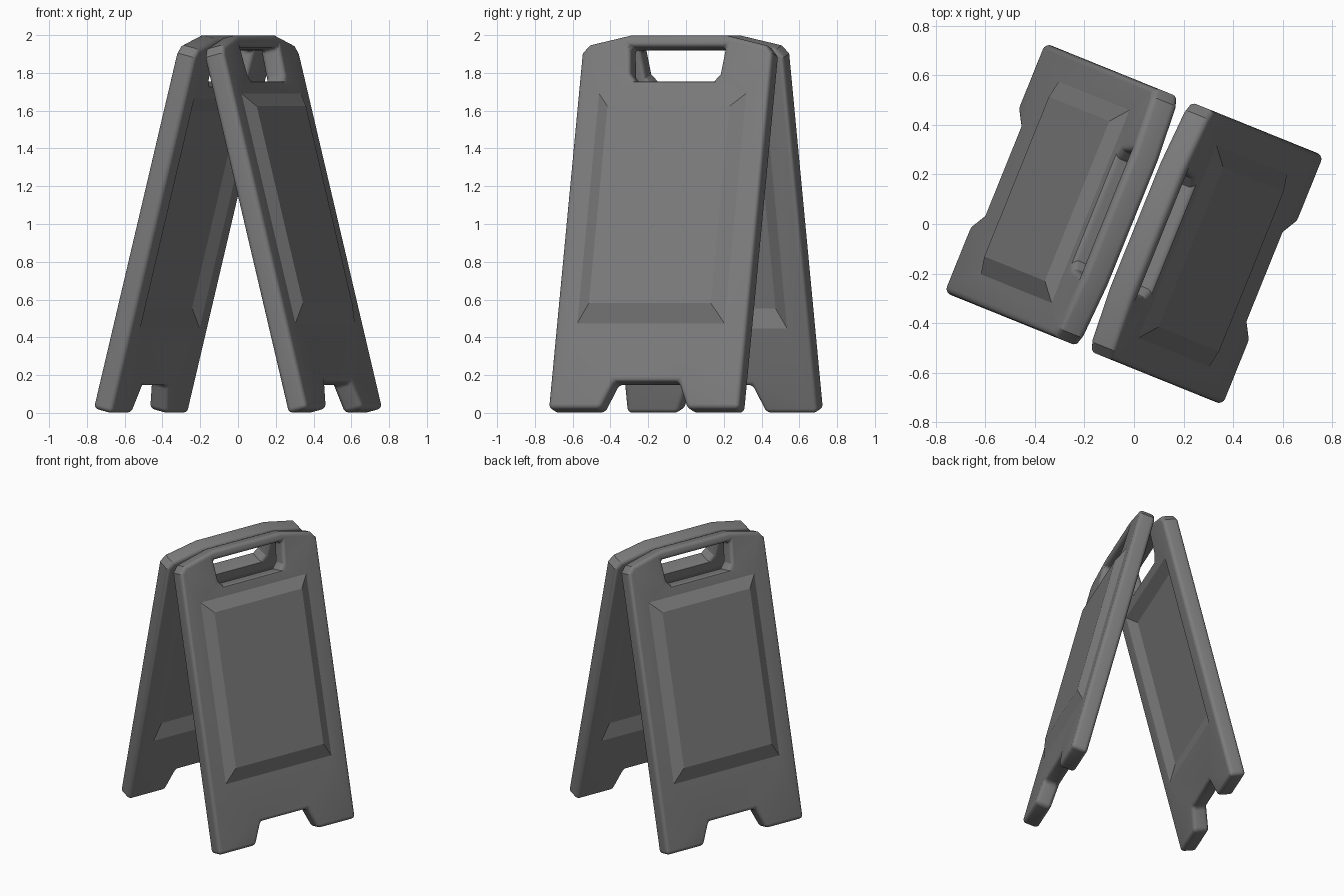
import bpy, bmesh, math
from mathutils import Matrix, Vector

if "Cube" in bpy.data.objects:
    bpy.data.objects.remove(bpy.data.objects["Cube"])

TILT = math.radians(14.2)      # lean of each leaf
TURN = math.radians(-22)       # whole stand turned about z
HALF = 0.056                   # half thickness
RAISE = 0.04                   # embossed sign area
LEN = 2.043


def mirrored(half):
    """Close a right-hand half profile by mirroring it."""
    return half + [(-x, s) for x, s in reversed(half)]


# profiles in the plane of the leaf: (across, along)
outline = mirrored([(0.185, 0.15), (0.25, 0.0), (0.543, 0.0),
                    (0.543, LEN - 0.1), (0.505, LEN - 0.055), (0.27, LEN)])
handle = mirrored([(0.222, 1.79), (0.256, 1.83), (0.272, 1.978)])
border = mirrored([(0.42, 0.465), (0.42, 1.72)])
plate = mirrored([(0.348, 0.565), (0.348, 1.64)])

grey = bpy.data.materials.new("dark_grey_plastic")
grey.diffuse_color = (0.2, 0.2, 0.2, 1)
grey.use_nodes = True
grey.node_tree.nodes["Principled BSDF"].inputs["Base Color"].default_value = grey.diffuse_color


def add_loop(bm, pts, n):
    return [bm.verts.new((x, n, s)) for x, s in pts]


def bridge(bm, a, b):
    for i in range(len(a)):
        j = (i + 1) % len(a)
        bm.faces.new((a[i], a[j], b[j], b[i]))


def leaf_mesh():
    bm = bmesh.new()
    sides = []
    for n in (-HALF, HALF):
        loops = [add_loop(bm, p, n) for p in (outline, handle, border)]
        edges = [bm.edges.new((l[i], l[(i + 1) % len(l)]))
                 for l in loops for i in range(len(l))]
        bmesh.ops.triangle_fill(bm, edges=edges, use_beauty=True,
                                normal=Vector((0, 1, 0)))
        # embossed sign area: bulges outward on both skins
        inner = add_loop(bm, plate, n - RAISE)
        bridge(bm, loops[2], inner)
        bm.faces.new(inner)
        sides.append(loops)
    for k in (0, 1):           # rim and handle walls
        bridge(bm, sides[0][k], sides[1][k])
    bmesh.ops.recalc_face_normals(bm, faces=bm.faces)
    me = bpy.data.meshes.new("leaf")
    bm.to_mesh(me)
    bm.free()
    me.materials.append(grey)
    return me


mesh = leaf_mesh()
for name, spin in (("front_leaf", math.pi / 2), ("back_leaf", -math.pi / 2)):
    ob = bpy.data.objects.new(name, mesh.copy())
    bpy.context.collection.objects.link(ob)
    # outward side is local -y; lean the top inward, then turn
    ob.matrix_world = (Matrix.Rotation(TURN + spin, 4, 'Z')
                       @ Matrix.Translation((0, -0.557, 0.01))
                       @ Matrix.Rotation(-TILT, 4, 'X'))
    # rounded rims; the emboss creases stay crisp
    bev = ob.modifiers.new("soft_edges", 'BEVEL')
    bev.width = 0.026
    bev.segments = 5
    bev.limit_method = 'ANGLE'
    bev.angle_limit = math.radians(50)
    bev.use_clamp_overlap = False
    bpy.context.view_layer.objects.active = ob
    ob.select_set(True)
    bpy.ops.object.modifier_apply(modifier=bev.name)
    bpy.ops.object.shade_smooth_by_angle(angle=math.radians(19))
    ob.select_set(False)
